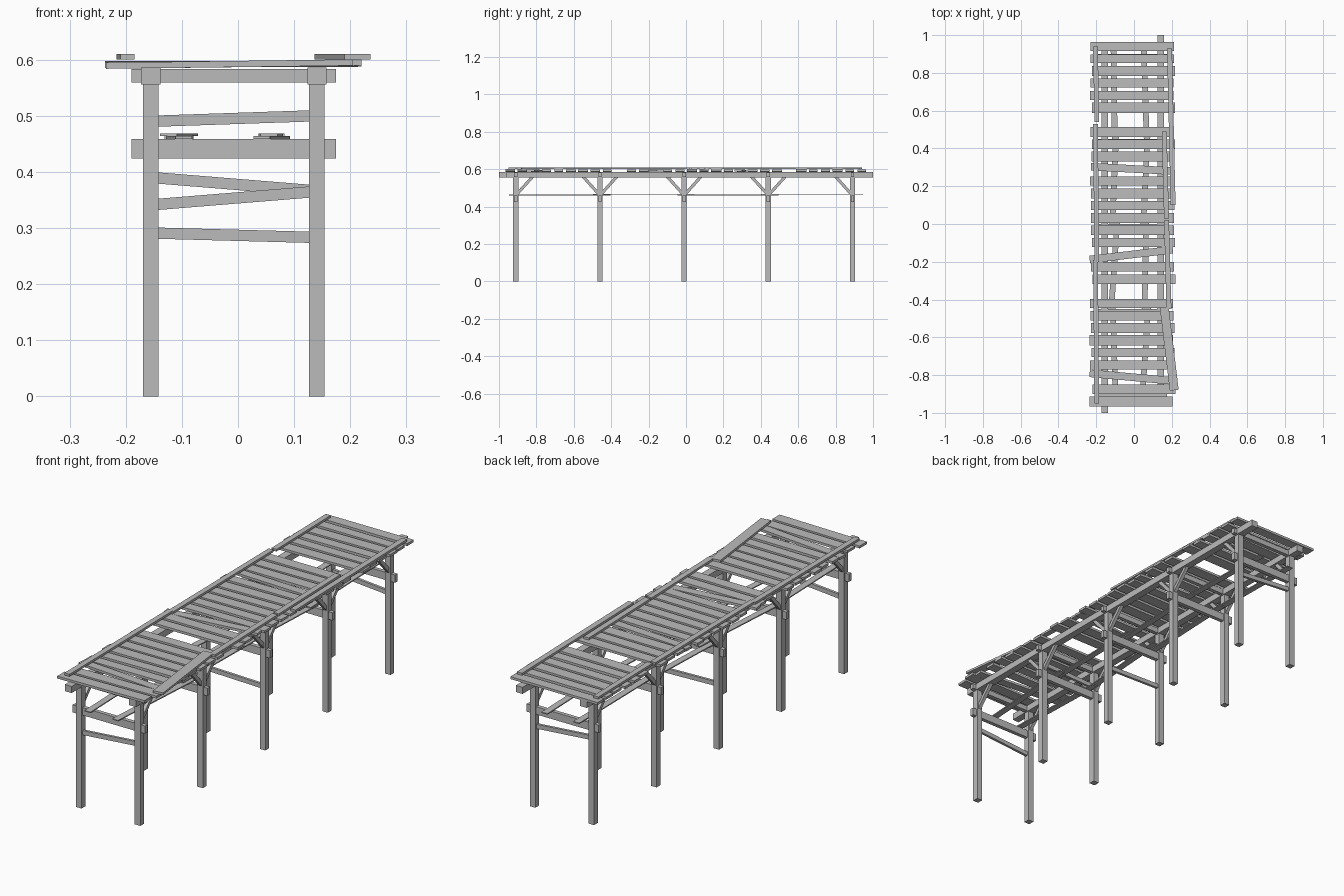
import bpy
import random
from mathutils import Vector, Matrix

random.seed(4)
cube = bpy.data.objects.get("Cube")
if cube:
    bpy.data.objects.remove(cube)

wood = bpy.data.materials.new("weathered_grey_wood")
wood.use_nodes = True
grey = (0.5, 0.5, 0.5, 1)
wood.diffuse_color = grey
wood.node_tree.nodes["Principled BSDF"].inputs["Base Color"].default_value = grey


def timber(name, start, end, width, depth, side=None):
    """Rectangular timber from start to end; depth runs towards the sky."""
    start, end = Vector(start), Vector(end)
    length = (end - start).length
    along = (end - start).normalized()
    across = Vector(side) if side else Vector((0, 0, 1)).cross(along).normalized()
    turn = Matrix((along, across, along.cross(across))).transposed().to_4x4()
    bpy.ops.mesh.primitive_cube_add(size=1)
    board = bpy.context.object
    board.name = name
    board.data.transform(turn @ Matrix.Diagonal((length, width, depth, 1)))
    board.location = (start + end) / 2
    board.data.materials.append(wood)


def cross_timber(name, y, z, reach, width, depth, rise=0, skew=0, shift=0):
    """Timber lying across the dock, optionally sloped, skewed or shifted."""
    timber(name, (shift - reach, y - skew, z - rise),
           (shift + reach, y + skew, z + rise), width, depth)


def long_timber(name, xs, ys, z, width, depth):
    """Timber lying along the dock."""
    timber(name, (xs[0], ys[0], z), (xs[1], ys[1], z), width, depth)


# Main measurements
axis = -0.0075            # middle line between the two rows of posts
half_gap = 0.148
post_size = 0.028
beam_z = 0.571
cross_z = 0.441
deck_z = 0.592
edge_z = 0.605
bay = 0.45
post_rows = (axis - half_gap, axis + half_gap)
sideways = (1, 0, 0)

# Stringers under the deck, staggered lengthwise
for x, side, stagger in zip(post_rows, ("right", "left"), (-0.02, 0.02)):
    ends = (stagger - 0.98, stagger + 0.98)
    long_timber("stringer_" + side, (x, x), ends, beam_z, 0.034, 0.03)

# Support frames, each with its own rail height and slope
rail_heights = (0.353, 0.495, 0.287, cross_z, 0.378)
rail_rises = (0.012, 0.005, -0.004, 0, -0.012)
last = len(rail_heights) - 1
for frame, (height, rise) in enumerate(zip(rail_heights, rail_rises)):
    y = bay * (frame - 2) - 0.01
    for x in post_rows:
        timber("post", (x, y, 0), (x, y, beam_z), post_size, post_size, sideways)
        # Knee braces up to the stringer, none past the ends
        for way in (-1, 1):
            if 0 <= frame + way <= last:
                timber("knee_brace", (x, y, 0.46), (x, y + way / 10, beam_z),
                       0.016, 0.016, sideways)
    cross_timber("cross_beam", y, cross_z, 0.182, 0.018, 0.035, shift=axis)
    cross_timber("top_cross_beam", y, beam_z, 0.182, 0.018, 0.024, shift=axis)
    cross_timber("slanted_rail", y, height, half_gap, 0.012, 0.02,
                 rise=rise, shift=axis)

# Deck planks on an even pitch, two missing and three knocked askew
slots = 30
missing = (6, 20)
askew = {10: -0.012, 17: 0.026, 27: -0.02}
for slot in range(slots):
    if slot in missing:
        continue
    y = 0.94 - 1.88 * slot / (slots - 1)
    width = 0.04 if slot in askew else random.uniform(0.045, 0.055)
    cross_timber("deck_plank", y, deck_z, 0.22, width, 0.011,
                 rise=random.uniform(0, 0.003), skew=askew.get(slot, 0),
                 shift=axis + random.uniform(-0.008, 0.008))

# Edge boards nailed on top of the deck
for ys in ((0.54, 0.94), (-0.2, 0.53), (-0.95, -0.19)):
    long_timber("edge_board_right", (-0.197, -0.204), ys, edge_z, 0.025, 0.01)
for xs, ys in (((0.207, 0.188), (0.1, 0.93)),
               ((0.172, 0.16), (0.03, 0.49)),
               ((0.185, 0.172), (-0.45, 0.02))):
    long_timber("edge_board_left", xs, ys, edge_z, 0.026, 0.01)
long_timber("loose_edge_board", (0.213, 0.16), (-0.88, -0.44), edge_z, 0.047, 0.01)

# Loose lower boards lapping over each cross beam
for row in (-0.105, 0.06):
    for piece in range(last):
        middle = bay * (piece - 1.5)
        drift = random.uniform(-0.02, 0.02)
        long_timber("lower_board", (row - drift, row + drift),
                    (middle - 0.27, middle + 0.27),
                    0.461 + 0.005 * (piece % 2), 0.03, 0.005)
